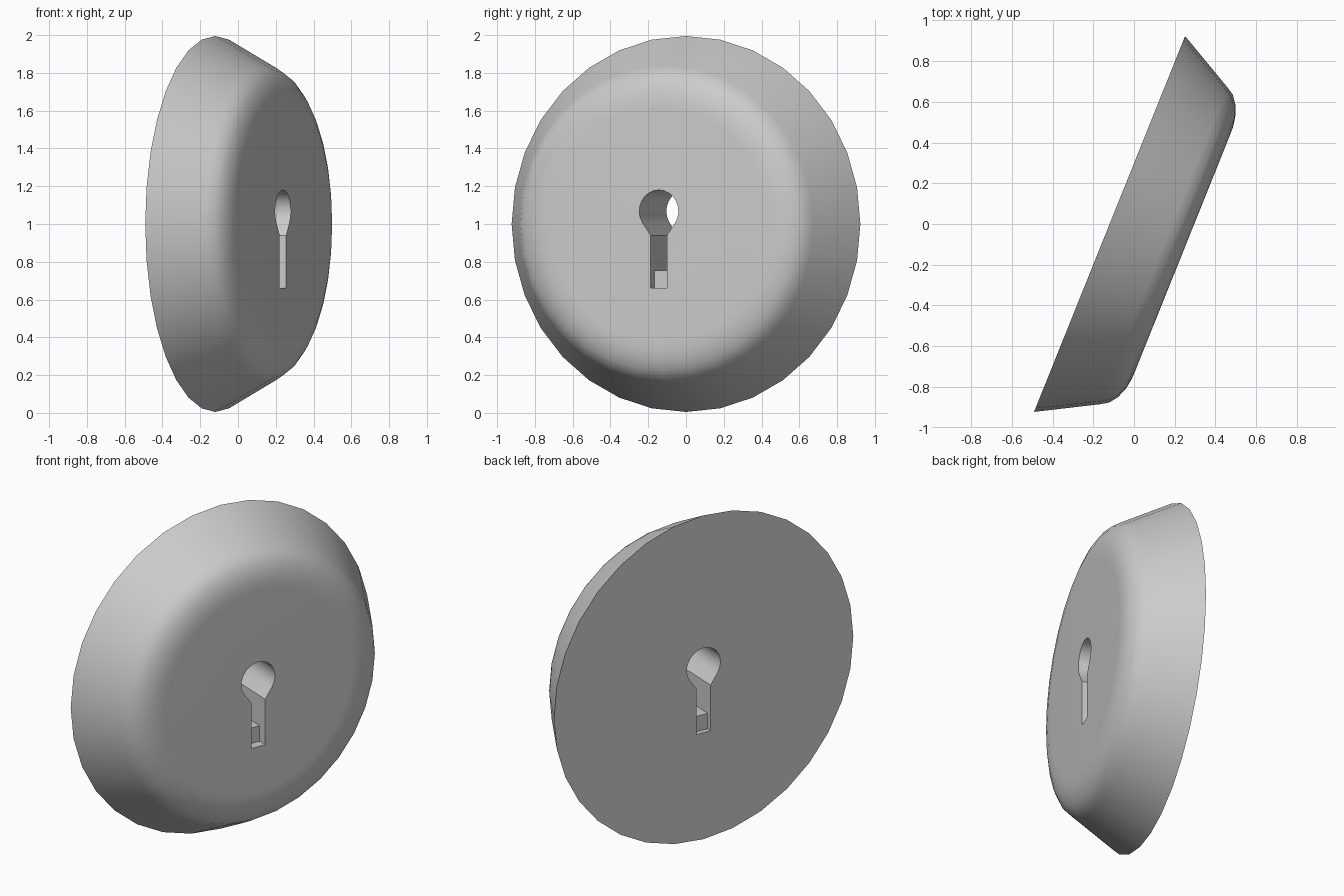
import bpy, bmesh, math

if "Cube" in bpy.data.objects:
    bpy.data.objects.remove(bpy.data.objects["Cube"])

SIDES = 32
TURN = math.radians(-21.9)
CENTRE = (-0.12, 0, 1)
# (radius, distance from back plane): sloped rim, rounded shoulder, flat front
PROFILE = [(0.995, 0), (0.84, 0.285), (0.815, 0.325), (0.775, 0.355),
           (0.725, 0.375), (0.67, 0.385), (0.62, 0.386)]


def make_object(name, bm):
    bmesh.ops.recalc_face_normals(bm, faces=bm.faces)
    mesh = bpy.data.meshes.new(name)
    bm.to_mesh(mesh)
    bm.free()
    ob = bpy.data.objects.new(name, mesh)
    bpy.context.collection.objects.link(ob)
    ob.location = CENTRE
    ob.rotation_euler = (0, 0, TURN)
    return ob


def loft(name, rings):
    bm = bmesh.new()
    loops = [[bm.verts.new(p) for p in ring] for ring in rings]
    n = len(loops[0])
    for a, b in zip(loops, loops[1:]):
        for i in range(n):
            j = (i + 1) % n
            bm.faces.new((a[i], a[j], b[j], b[i]))
    bm.faces.new(loops[0])
    bm.faces.new(loops[-1])
    return make_object(name, bm)


# Escutcheon disc
angles = [2 * math.pi * i / SIDES for i in range(SIDES)]
disc = loft("keyhole_disc", [[(d, r * math.sin(a), r * math.cos(a)) for a in angles]
                             for r, d in PROFILE])
disc.data.shade_smooth()

# Keyhole cutter: round top, tapering neck, straight slot
outline = []
for i in range(17):
    a = math.radians(-35 + 250 * i / 16)
    outline.append((0.112 * math.cos(a), 0.068 + 0.112 * math.sin(a)))
outline += [(-0.046, -0.06), (-0.046, -0.34), (0.046, -0.34), (0.046, -0.06)]
cutter = loft("keyhole_cutter", [[(d, u, v) for u, v in outline] for d in (-0.1, 0.5)])
cutter.hide_render = True

mod = disc.modifiers.new("keyhole", "BOOLEAN")
mod.operation = "DIFFERENCE"
mod.solver = "EXACT"
mod.object = cutter
bpy.context.view_layer.objects.active = disc
bpy.ops.object.select_all(action="DESELECT")
disc.select_set(True)
bpy.ops.object.modifier_apply(modifier=mod.name)
bpy.data.objects.remove(cutter)
bpy.ops.object.shade_smooth_by_angle(angle=math.radians(32))

# Stop block in the bottom of the slot
h = 0.046
block = loft("slot_stop", [[(d, -h, -0.34), (d, h, -0.34), (d, h, -0.245), (d, -h, -0.245)]
                           for d in (0.03, 0.33)])
